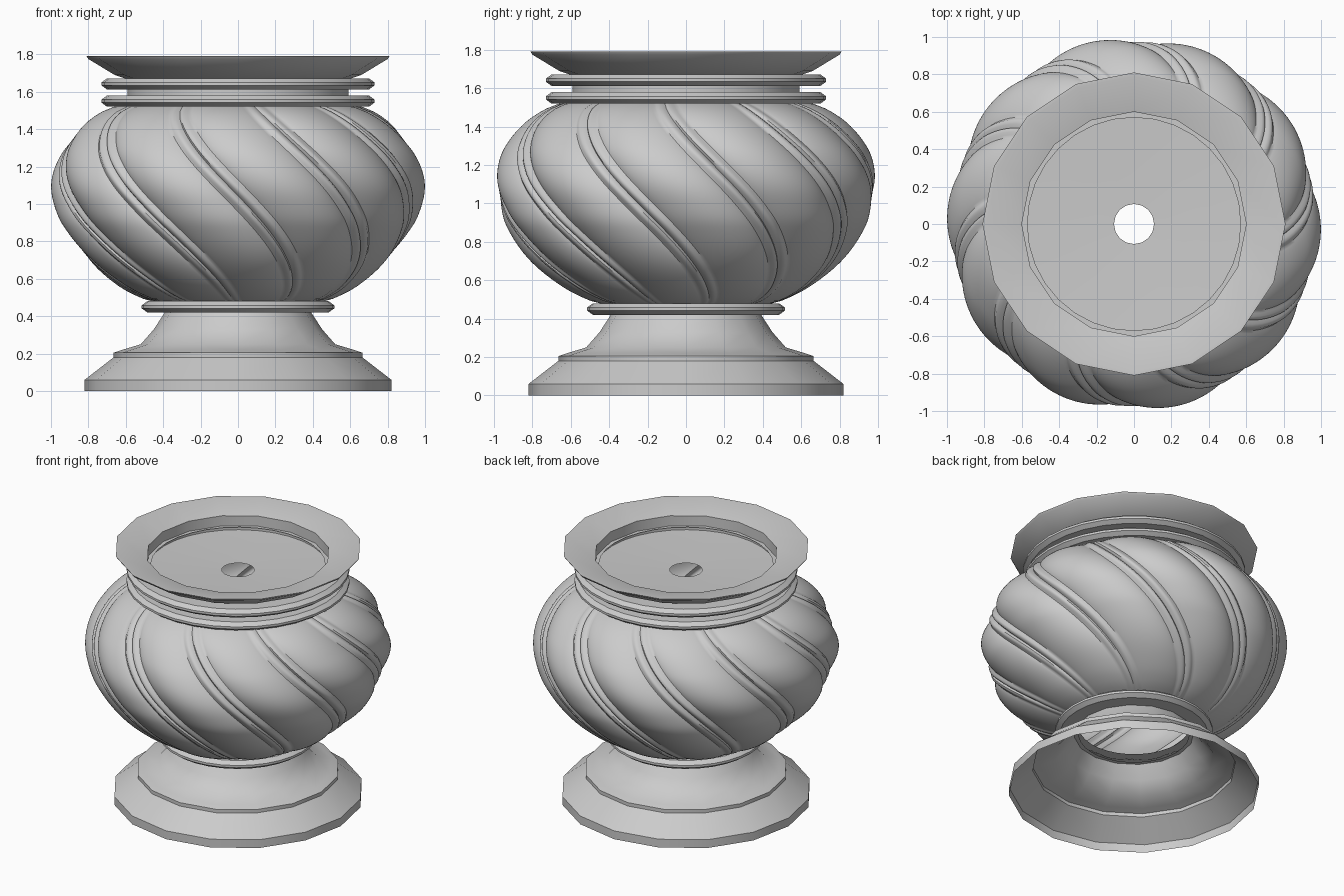
import bpy, bmesh
from math import sin, cos, pi, radians, exp

cube = bpy.data.objects.get("Cube")
if cube:
    bpy.data.objects.remove(cube)

stone = bpy.data.materials.new("grey stone")
stone.use_nodes = True
stone.diffuse_color = (0.6, 0.6, 0.6, 1)
stone.node_tree.nodes["Principled BSDF"].inputs["Base Color"].default_value = (0.6, 0.6, 0.6, 1)


def surface(name, rows, sides, point, smooth=35):
    """Skin a ring grid; point(row, side) gives each position."""
    bm = bmesh.new()
    rings = [[bm.verts.new(point(i, j)) for j in range(sides)] for i in range(rows)]
    for low, high in zip(rings, rings[1:]):
        for j in range(sides):
            k = (j + 1) % sides
            bm.faces.new((low[j], low[k], high[k], high[j]))
    mesh = bpy.data.meshes.new(name)
    bm.to_mesh(mesh)
    bm.free()
    mesh.materials.append(stone)
    obj = bpy.data.objects.new(name, mesh)
    bpy.context.collection.objects.link(obj)
    bpy.ops.object.select_all(action="DESELECT")
    obj.select_set(True)
    bpy.context.view_layer.objects.active = obj
    bpy.ops.object.shade_smooth_by_angle(angle=radians(smooth))
    return obj


def lathe(name, profile, sides, smooth=35):
    def point(i, j):
        r, z = profile[i]
        a = 2 * pi * j / sides
        return r * cos(a), r * sin(a), z
    return surface(name, len(profile), sides, point, smooth)


def ring(name, z, r, inner):
    """Moulding with a pointed edge, running all the way round."""
    lathe(name, [(inner, z - .03), (r - .03, z - .03), (r, z - .008), (r, z + .008),
                 (r - .03, z + .03), (inner, z + .03)], 32, 25)


# Foot: plinth edge, sloped skirt, small step and flared stem, hollow below
lathe("foot", [(.82, 0), (.82, .06), (.665, .18), (.665, .205), (.62, .22),
               (.52, .25), (.45, .33), (.385, .43)], 16)
ring("foot_collar", .45, .515, .36)

# Body: smooth bulging shell, swirled lobes with a pair of beads in each valley
LOBES, STEPS, ROWS = 10, 36, 48
OUTLINE = [(.47, .42), (.49, .5), (.56, .64), (.7, .81), (.88, .94), (1.0, .985),
           (1.1, 1.0), (1.2, .985), (1.3, .94), (1.42, .84), (1.5, .72), (1.54, .6)]


def outline_radius(z):
    # Catmull-Rom style blend through the outline heights
    n = len(OUTLINE)
    i = max(k for k in range(n - 1) if OUTLINE[k][0] <= z + 1e-9)
    (z0, r0), (z1, r1) = OUTLINE[i], OUTLINE[i + 1]

    def slope(k):
        a, b = OUTLINE[max(k - 1, 0)], OUTLINE[min(k + 1, n - 1)]
        return (b[1] - a[1]) / (b[0] - a[0])
    h = z1 - z0
    t = (z - z0) / h
    return (r0 * (1 + 2 * t) * (1 - t) ** 2 + r1 * t * t * (3 - 2 * t)
            + h * slope(i) * t * (1 - t) ** 2 + h * slope(i + 1) * t * t * (t - 1))


def lobe(deg):
    """Relief over one lobe, measured in degrees from the valley centre."""
    d = abs(deg)
    if d < 4.5:  # twin beads
        return .95 + .025 * abs(sin(pi * d / 4.5)) ** .6
    return .95 + .05 * sin(pi / 2 * (d - 4.5) / 13.5) ** .7


def body_point(i, j):
    z = .47 + 1.07 * i / (ROWS - 1)
    deg = 360 * j / (LOBES * STEPS)
    local = (deg + 18) % 36 - 18
    a = radians(deg - 82 + 60 * (1.52 - z) / 1.02)
    r = outline_radius(z) * lobe(local)
    return r * cos(a), r * sin(a), z


surface("swirled_body", ROWS, LOBES * STEPS, body_point, 40)

# Neck: two mouldings around a recessed band
ring("lower_neck_ring", 1.55, .73, .57)
lathe("neck_band", [(.59, 1.56), (.59, 1.66)], 32)
ring("upper_neck_ring", 1.642, .73, .57)

# Rim: flared lip, short inner wall and shallow floor with a drain hole
lathe("rim", [(.6, 1.67), (.66, 1.69), (.8, 1.775), (.81, 1.79), (.79, 1.79), (.6, 1.745),
              (.6, 1.645), (.35, 1.635), (.107, 1.63)], 16)
